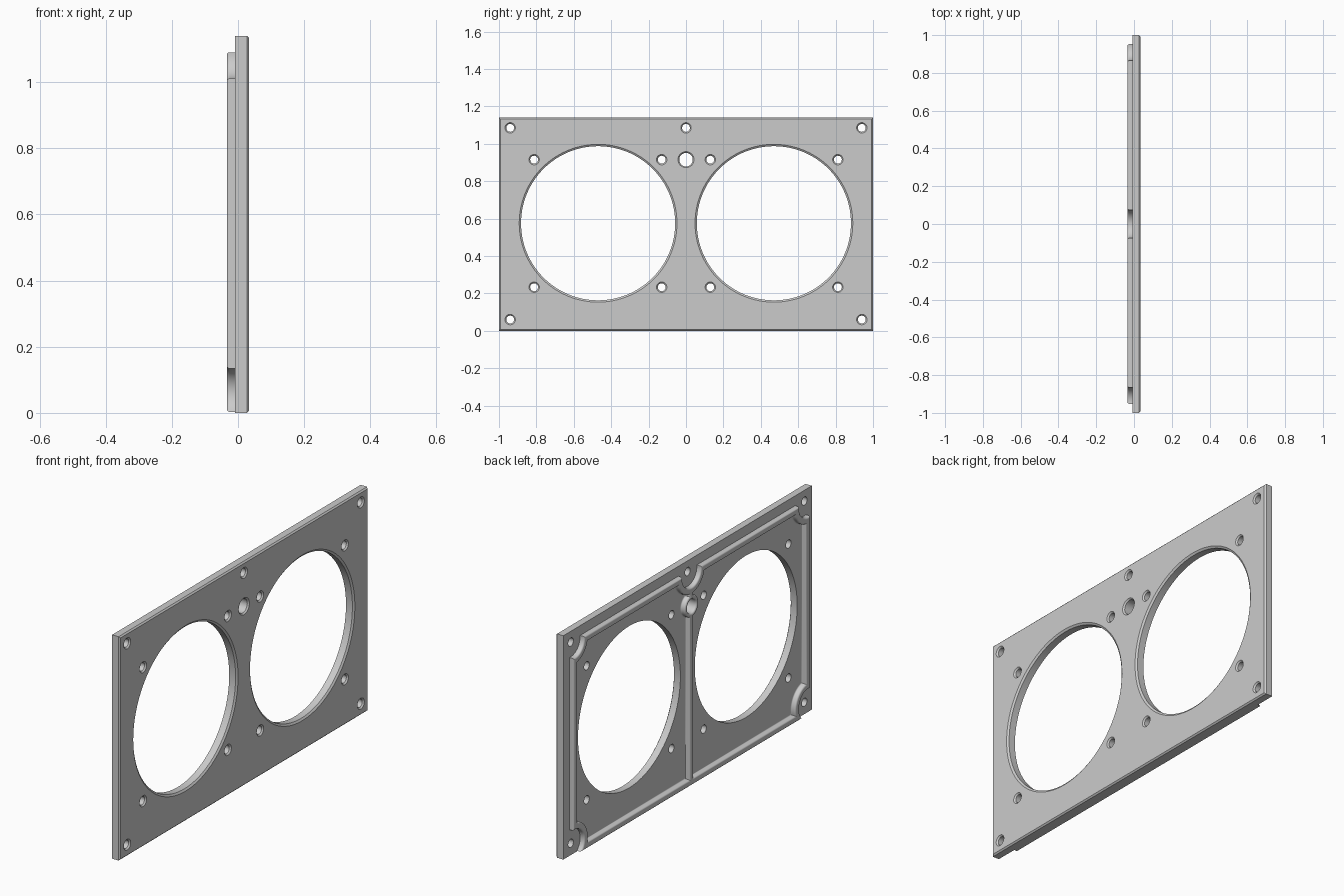
import bpy
import bmesh
from math import pi, sin, cos, asin, acos

if "Cube" in bpy.data.objects:
    bpy.data.objects.remove(bpy.data.objects["Cube"])

FRONT, BACK, RIB_TOP = 0.034, -0.009, -0.034   # depths along x
HALF, HEIGHT = 1.0, 1.14                       # plate size
RIB, ROUND, FILLET = 0.032, 0.009, 0.006       # rib width, edge round, foot fillet
EDGE_Y, EDGE_B, EDGE_T = 0.952, 0.003, 1.09    # outer limits of the rib frame
HOLE_Y, HOLE_B, HOLE_T = 0.94, 0.06, 1.085     # mounting holes
NOTCH, BOSS_Z, BOSS_R, BORE = 0.075, 0.915, 0.055, 0.036

grey = bpy.data.materials.new("plain grey")
grey.use_nodes = True
grey.diffuse_color = (0.6, 0.6, 0.6, 1)
grey.node_tree.nodes["Principled BSDF"].inputs["Base Color"].default_value = (0.6, 0.6, 0.6, 1)


def arc(y, z, r, a, b, n=16):
    return [(y + r * cos(a + (b - a) * i / n), z + r * sin(a + (b - a) * i / n))
            for i in range(n + 1)]


def mirror(points):
    return [(-y, z) for y, z in reversed(points)]


def hole(y, z, r, n=32, scale=1.0):
    """Round opening that widens as the solid shrinks by s."""
    return lambda s: arc(y, z, r + scale * s, 0, 2 * pi, n)[:-1]


def notched_side(i):
    """Right-hand edge of the frame, inset by i, curving round the corner holes."""
    r, e, b, t = NOTCH + i, EDGE_Y - i, EDGE_B + i, EDGE_T - i
    side = acos((e - HOLE_Y) / r)
    return (arc(HOLE_Y, HOLE_B, r, pi - asin((b - HOLE_B) / r), side)
            + arc(HOLE_Y, HOLE_T, r, -side, -pi - asin((t - HOLE_T) / r)))


def frame_outline(s):
    s = max(s, 0)
    r = NOTCH + s
    start = asin((EDGE_T - s - HOLE_T) / r)
    half = notched_side(s) + arc(0, HOLE_T, r, start, -pi / 2)
    return half + mirror(half)[1:]


def pocket(s):
    """Recess on the right of the centre rib, curving round hole and boss."""
    i, h = RIB - s, RIB / 2 - s
    r, boss = NOTCH + i, BOSS_R - s
    turn = acos(h / boss)
    return (notched_side(i)
            + arc(0, HOLE_T, r, asin((EDGE_T - i - HOLE_T) / r), -acos(h / r))
            + arc(0, BOSS_Z, boss, turn, -turn)
            + [(h, EDGE_B + i)])


def layered_solid(name, loops, levels):
    """Stack the loops at each (x, shrink) level, wall them and cap both ends."""
    bm = bmesh.new()
    caps = [[], []]
    for loop in loops:
        rings = [[bm.verts.new((x, y, z)) for y, z in loop(s)] for x, s in levels]
        for lower, upper in zip(rings, rings[1:]):
            for k in range(len(lower)):
                bm.faces.new((lower[k - 1], lower[k], upper[k], upper[k - 1]))
        for cap, ring in zip(caps, (rings[0], rings[-1])):
            cap += [bm.edges.get((ring[k - 1], ring[k])) for k in range(len(ring))]
    for cap in caps:
        bmesh.ops.triangle_fill(bm, edges=cap, use_beauty=True, normal=(1, 0, 0))
    bmesh.ops.recalc_face_normals(bm, faces=bm.faces)
    mesh = bpy.data.meshes.new(name)
    bm.to_mesh(mesh)
    bm.free()
    mesh.materials.append(grey)
    obj = bpy.data.objects.new(name, mesh)
    bpy.context.collection.objects.link(obj)
    bpy.ops.object.select_all(action="DESELECT")
    obj.select_set(True)
    bpy.context.view_layer.objects.active = obj
    bpy.ops.object.shade_smooth_by_angle(angle=pi / 6)
    return obj


# Face plate: large openings, screw holes and centre bore, chamfered at the front
def plate_outline(s):
    y = HALF - s
    return [(-y, s), (y, s), (y, HEIGHT - s), (-y, HEIGHT - s)]


loops = [plate_outline, hole(0, HOLE_T, 0.021), hole(0, BOSS_Z, BORE)]
for side in (-1, 1):
    loops.append(hole(side * 0.47, 0.575, 0.412, 128, 1.4))
    for z in (HOLE_B, HOLE_T):
        loops.append(hole(side * HOLE_Y, z, 0.021))
    for y in (0.13, 0.812):
        for z in (0.233, BOSS_Z):
            loops.append(hole(side * y, z, 0.021))
layered_solid("face_plate", loops, [(BACK, 0), (FRONT - 0.007, 0), (FRONT, 0.007)])

# Rear rib frame: notched border, centre rib and boss, rounded on top
levels = [(BACK - FILLET * (1 - cos(a)), -FILLET * (1 - sin(a)))
          for a in (pi / 2 * k / 4 for k in range(5))]
levels += [(RIB_TOP + ROUND * (1 - sin(a)), ROUND * (1 - cos(a)))
           for a in (pi / 2 * k / 6 for k in range(7))]
layered_solid("rear_rib_frame",
              [frame_outline, pocket, lambda s: mirror(pocket(s)),
               lambda s: hole(0, BOSS_Z, BORE)(max(s, 0))],
              levels)
